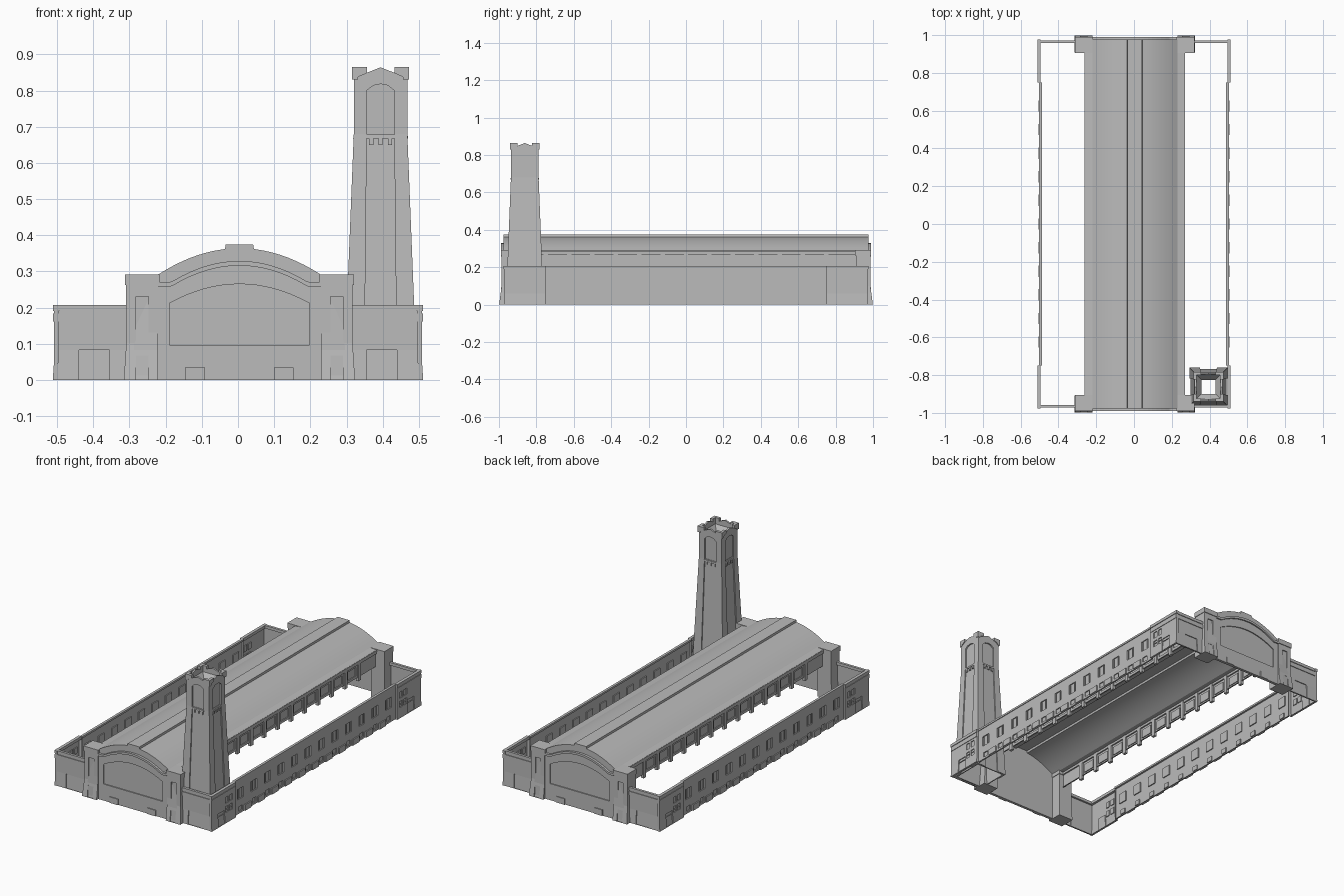
import bpy, bmesh, math
from mathutils import Vector

if "Cube" in bpy.data.objects:
    bpy.data.objects.remove(bpy.data.objects["Cube"], do_unlink=True)

# One stone colour for the whole building
stone = bpy.data.materials.new("grey_stone")
stone.use_nodes = True
STONE = (0.5, 0.5, 0.5, 1)
stone.diffuse_color = STONE
stone.node_tree.nodes["Principled BSDF"].inputs["Base Color"].default_value = STONE

CX = 0.004            # hall axis
TX, TY = 0.394, -0.862  # tower axis


def finish(name, bm, place):
    """Map local (u, z, d) to the world and make the object."""
    for v in bm.verts:
        v.co = Vector(place(*v.co))
    bmesh.ops.recalc_face_normals(bm, faces=bm.faces)
    mesh = bpy.data.meshes.new(name)
    bm.to_mesh(mesh)
    bm.free()
    mesh.materials.append(stone)
    ob = bpy.data.objects.new(name, mesh)
    bpy.context.scene.collection.objects.link(ob)
    return ob


def prism(name, pts, d0, d1, place):
    """Extrude an outline in (u, z) from depth d0 to d1."""
    bm = bmesh.new()
    face = bm.faces.new([bm.verts.new((u, z, d0)) for u, z in pts])
    new = bmesh.ops.extrude_face_region(bm, geom=[face])["geom"]
    bmesh.ops.translate(bm, vec=(0, 0, d1 - d0),
                        verts=[g for g in new if isinstance(g, bmesh.types.BMVert)])
    return finish(name, bm, place)


def box(name, u0, u1, z0, z1, d0, d1, place):
    return prism(name, [(u0, z0), (u1, z0), (u1, z1), (u0, z1)], d0, d1, place)


def panel(name, u0, u1, z0, z1, holes, depth, thick, place):
    """Thin wall with rectangular recesses given as (u0, u1, z0, z1)."""
    us = sorted({u0, u1} | {h[i] for h in holes for i in (0, 1)})
    zs = sorted({z0, z1} | {h[i] for h in holes for i in (2, 3)})
    bm = bmesh.new()
    grid = [[bm.verts.new((u, z, 0)) for u in us] for z in zs]
    recessed = []
    for j in range(len(zs) - 1):
        for i in range(len(us) - 1):
            f = bm.faces.new((grid[j][i], grid[j][i + 1], grid[j + 1][i + 1], grid[j + 1][i]))
            u, z = (us[i] + us[i + 1]) / 2, (zs[j] + zs[j + 1]) / 2
            if any(a < u < b and c < z < d for a, b, c, d in holes):
                recessed.append(f)
    rim = [e for e in bm.edges if e.is_boundary]
    new = bmesh.ops.extrude_edge_only(bm, edges=rim)["geom"]
    bmesh.ops.translate(bm, vec=(0, 0, -thick),
                        verts=[g for g in new if isinstance(g, bmesh.types.BMVert)])
    if recessed:
        out = bmesh.ops.extrude_discrete_faces(bm, faces=recessed)["faces"]
        bmesh.ops.translate(bm, vec=(0, 0, -depth), verts=list({v for f in out for v in f.verts}))
    return finish(name, bm, place)


def arch(half, base, crown, n=16):
    """Shallow arch from left to right."""
    return [(half * t, crown - (crown - base) * t * t)
            for t in (2 * i / n - 1 for i in range(n + 1))]


# Hall roof: a thin arched shell with a raised ridge
curve = arch(0.225, 0.291, 0.364, 20)
left = [p for p in curve if p[0] < -0.04]
right = [p for p in curve if p[0] > 0.04]
top = ([(-0.267, 0.286)] + left + [(-0.04, 0.362), (-0.038, 0.374), (0.038, 0.374), (0.04, 0.362)]
       + right + [(0.267, 0.286)])
under = [(u, z - 0.01) for u, z in reversed(top)]
roof = prism("hall_roof", top + under, -0.975, 0.975, lambda u, z, d: (u + CX, d, z))
bpy.context.view_layer.objects.active = roof
roof.select_set(True)
bpy.ops.object.shade_smooth_by_angle(angle=math.radians(20))
roof.select_set(False)

# Clerestory walls hanging under the eaves
BAYS = [-0.75 + 0.125 * i for i in range(13)]
for s in (-1, 1):
    def place(u, z, d, s=s):
        return (CX + s * (0.256 + d), u, z)
    lights = [(y + 0.025, y + 0.1, 0.2, 0.25) for y in BAYS[:-1]]
    panel("clerestory_wall", -0.91, 0.91, 0.185, 0.284, lights, 0.005, 0.008, place)
    for y in BAYS:
        box("clerestory_pilaster", y - 0.012, y + 0.012, 0.165, 0.28, -0.01, 0.006, place)
    box("eave_band", -0.91, 0.91, 0.265, 0.287, -0.008, 0.009, place)

# Gable fronts, the same at both ends
for s in (-1, 1):
    def place(u, z, d, s=s):
        return (CX + u, s * (0.966 + d), z)
    prism("gable_wall", [(-0.225, 0)] + top[1:-1] + [(0.225, 0)], 0, 0.01, place)
    lunette = arch(0.193, 0.212, 0.265)
    coping = [(-0.225, 0.257), (-0.195, 0.257)] + arch(0.185, 0.26, 0.316) + [(0.195, 0.257), (0.225, 0.257)]
    prism("gable_spandrel", [(-0.225, 0.212)] + lunette + [(0.225, 0.212)] + coping[::-1], 0.01, 0.016, place)
    box("gable_base", -0.225, 0.225, 0, 0.097, 0.01, 0.016, place)
    for a in (-1, 1):
        box("gable_side", a * 0.193, a * 0.225, 0.097, 0.212, 0.01, 0.016, place)
    prism("gable_coping", coping + [(u, z + 0.013) for u, z in reversed(coping)], 0.01, 0.024, place)
    for a in (-1, 1):
        box("gable_step", a * 0.095, a * 0.15, 0, 0.035, 0.016, 0.021, place)

    # Corner piers with flared feet and slot recesses
    for a in (-1, 1):
        def pier(u, z, d, a=a, s=s):
            flare = max(0, 0.1 - z) * 0.13
            return (CX + a * (u + (flare * 0.5 if u > 0.3 else 0)), s * (0.986 + d + (flare if d > -0.03 else 0)), z)
        panel("pier_face", 0.225, 0.313, 0, 0.285,
              [(0.252, 0.286, 0, 0.068), (0.252, 0.286, 0.092, 0.23), (0.225, 0.313, 0.1, 0.1)],
              0.006, 0.01, pier)
        prism("pier_body", [(0.225, 0), (0.313, 0), (0.313, 0.1), (0.313, 0.285), (0.225, 0.285)],
              -0.078, -0.007, pier)
        box("pier_cap", 0.221, 0.316, 0.262, 0.291, -0.082, 0.004, pier)

# Outer walls
SIDE_DOOR = (0.85, 0.91, 0, 0.078)
for s in (-1, 1):
    # Long side wall with a row of windows and basement lights
    def long_wall(u, z, d, s=s):
        return (s * (0.499 + d), u, z)
    holes = []
    for y in BAYS[:-1]:
        holes += [(y + 0.035, y + 0.09, 0.085, 0.145), (y + 0.045, y + 0.08, 0.012, 0.04)]
    panel("side_wall", -0.75, 0.75, 0, 0.2, holes, 0.006, 0.009, long_wall)
    for y in BAYS[1:-1]:
        box("side_wall_plinth", y - 0.03, y + 0.03, 0, 0.035, 0, 0.007, long_wall)
    box("side_wall_coping", -0.75, 0.75, 0.196, 0.207, -0.011, 0.004, long_wall)

    for e in (-1, 1):
        # Corner pavilion, long side
        def corner(u, z, d, s=s, e=e):
            return (s * (0.508 + d + max(0, 0.05 - z) * 0.08), e * u, z)
        small = [(y, y + 0.028, z, z + 0.035) for y in (0.775, 0.815) for z in (0.06, 0.115)]
        panel("corner_side_wall", 0.75, 0.974, 0, 0.2, small + [SIDE_DOOR], 0.005, 0.012, corner)
        box("corner_side_band", 0.75, 0.974, 0.162, 0.184, 0, 0.003, corner)
        box("corner_side_coping", 0.75, 0.976, 0.19, 0.207, -0.014, 0.004, corner)

        # Wing wall between corner and pier
        def wing(u, z, d, s=s, e=e):
            return (s * u, e * (0.968 + d + max(0, 0.05 - z) * 0.08), z)
        panel("wing_wall", 0.305, 0.508, 0, 0.2, [(0.355, 0.44, 0, 0.083)], 0.005, 0.009, wing)
        box("wing_band", 0.305, 0.511, 0.162, 0.184, 0, 0.004, wing)
        box("wing_coping", 0.305, 0.511, 0.19, 0.207, -0.011, 0.004, wing)


# Tower: four identical tapering sides
def half_width(z):
    return 0.074 + max(0, 0.68 - z) * 0.04


for k in range(4):
    def side(u, z, d, k=k):
        x, y = u, -(half_width(z) + d)
        for _ in range(k):
            x, y = -y, x
        return (TX + x, TY + y, z)
    w0, w1 = half_width(0), half_width(0.68)
    for a in (-1, 1):
        prism("tower_corner_strip", [(a * w0, 0), (a * 0.045, 0), (a * 0.038, 0.68), (a * w1, 0.68)],
              -0.008, 0, side)
    prism("tower_head", [(-w1, 0.68), (-0.038, 0.68), (-0.038, 0.8), (-0.02, 0.814), (0, 0.818),
                         (0.02, 0.814), (0.038, 0.8), (0.038, 0.68), (w1, 0.68),
                         (w1, 0.835), (0, 0.864), (-w1, 0.835)], -0.01, 0, side)
    prism("tower_recess", [(-w0 + 0.008, 0), (w0 - 0.008, 0), (w1 - 0.008, 0.68), (0.008 - w1, 0.68)],
          -0.012, -0.006, side)
    box("tower_upper_recess", -0.06, 0.06, 0.68, 0.82, -0.013, -0.008, side)
    box("tower_ledge", -0.039, 0.039, 0.668, 0.678, -0.008, 0.001, side)
    for u in (-0.026, 0, 0.026):
        box("tower_bracket", u - 0.006, u + 0.006, 0.65, 0.668, -0.008, 0, side)

    # Sloping inner rim of the open top
    bm = bmesh.new()
    bm.faces.new([bm.verts.new(p) for p in ((-0.068, 0.832, -0.006), (0.068, 0.832, -0.006),
                                            (0.037, 0.79, -0.037), (-0.037, 0.79, -0.037))])
    finish("tower_inner_rim", bm, side)

    # Raised corner block
    prism("tower_corner_block", [(0.038, 0.848), (0.079, 0.83), (0.079, 0.865), (0.038, 0.865)],
          -0.012, 0.005, side)
    prism("tower_corner_block", [(-0.038, 0.848), (-0.079, 0.83), (-0.079, 0.865), (-0.038, 0.865)],
          -0.012, 0.005, side)
